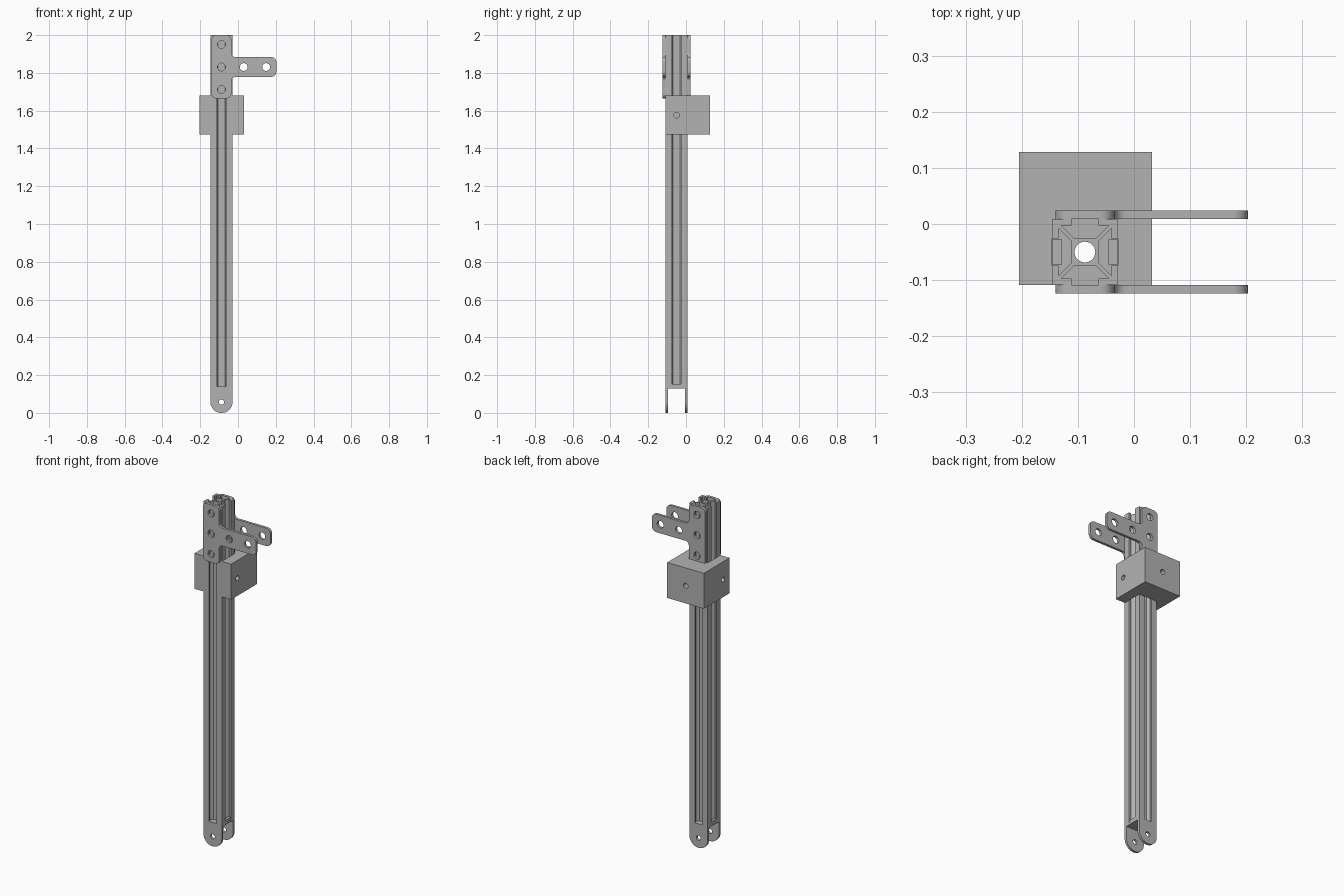
import bpy, bmesh, math
from mathutils import Vector, Matrix

if "Cube" in bpy.data.objects:
    bpy.data.objects.remove(bpy.data.objects["Cube"], do_unlink=True)

CX, CY, H = -0.0875, -0.05, 0.059    # column centre and half width

grey = bpy.data.materials.new("aluminium grey")
grey.use_nodes = True
colour = (0.45, 0.45, 0.45, 1)
grey.diffuse_color = colour
grey.node_tree.nodes["Principled BSDF"].inputs["Base Color"].default_value = colour


def place(axis, u, v, w):
    """Map an outline point (u, v) at depth w to space."""
    return {"X": (w, u, v), "Y": (u, w, v), "Z": (u, v, w)}[axis]


def prism(name, outline, axis, lo, hi):
    bm = bmesh.new()
    base = bm.faces.new([bm.verts.new(place(axis, u, v, lo)) for u, v in outline])
    top = bmesh.ops.extrude_face_region(bm, geom=[base])["geom"]
    shift = Vector(place(axis, 0, 0, hi - lo))
    bmesh.ops.translate(bm, vec=shift, verts=[g for g in top if isinstance(g, bmesh.types.BMVert)])
    bmesh.ops.recalc_face_normals(bm, faces=bm.faces)
    mesh = bpy.data.meshes.new(name)
    bm.to_mesh(mesh)
    bm.free()
    mesh.materials.append(grey)
    obj = bpy.data.objects.new(name, mesh)
    bpy.context.collection.objects.link(obj)
    return obj


def circle(u, v, r, n=32):
    return [(u + r * math.cos(2 * math.pi * i / n), v + r * math.sin(2 * math.pi * i / n))
            for i in range(n)]


def rect(u0, u1, v0, v1):
    return [(u0, v0), (u1, v0), (u1, v1), (u0, v1)]


def rounded(corners, steps=8):
    """Outline from right-angled corners given as (u, v, radius)."""
    out = []
    for i, (u, v, r) in enumerate(corners):
        p = Vector((u, v))
        if r == 0:
            out.append((u, v))
            continue
        a = (Vector(corners[i - 1][:2]) - p).normalized()
        b = (Vector(corners[(i + 1) % len(corners)][:2]) - p).normalized()
        c = p + r * (a + b)
        for k in range(steps + 1):
            s = math.pi / 2 * k / steps
            out.append(tuple(c - r * (b * math.cos(s) + a * math.sin(s))))
    return out


def cut(obj, *cutters):
    """Subtract the cutters and remove them."""
    bpy.context.view_layer.objects.active = obj
    for c in cutters:
        mod = obj.modifiers.new("cut", "BOOLEAN")
        mod.operation, mod.solver, mod.object = "DIFFERENCE", "EXACT", c
        bpy.ops.object.modifier_apply(modifier=mod.name)
        bpy.data.objects.remove(c, do_unlink=True)


def smooth(obj):
    bpy.ops.object.select_all(action="DESELECT")
    obj.select_set(True)
    bpy.context.view_layer.objects.active = obj
    bpy.ops.object.shade_smooth_by_angle(angle=math.radians(30))


# Slotted column: one side of the section, turned four times
side = [(-H, H), (-0.024, H), (-0.024, 0.047), (-0.042, 0.047), (-0.019, 0.024),
        (0.019, 0.024), (0.042, 0.047), (0.024, 0.047), (0.024, H)]
section = []
for q in range(4):
    turn = Matrix.Rotation(-q * math.pi / 2, 2)
    section += [tuple(turn @ Vector(p) + Vector((CX, CY))) for p in side]
column = prism("slotted_column", section, "Z", 0.14, 2.0)
cut(column, prism("bore", circle(CX, CY, 0.0185), "Z", 0.1, 2.1))
smooth(column)

# Forked foot with a pivot hole
foot = prism("forked_foot", rounded([(CX - H, 0.14, 0), (CX - H, 0, H - 0.0005),
                                     (CX + H, 0, H - 0.0005), (CX + H, 0.14, 0)], 14),
             "Y", CY - H, CY + H)
cut(foot,
    prism("gap", rect(CY - 0.0455, CY + 0.0455, -0.1, 0.128), "X", -0.3, 0.2),
    prism("pivot", circle(CX, 0.057, 0.014), "Y", -0.3, 0.2),
    prism("bore", circle(CX, CY, 0.0185), "Z", 0.1, 0.2))
smooth(foot)

# Small locating tabs in the side slots
for label, s in (("left", 1), ("right", -1)):
    ends = sorted((CX + s * 0.042, CX + s * 0.058))
    prism("foot_tab_" + label, rect(*ends, CY - 0.0235, CY + 0.0235), "Z", 0.14, 0.154)

# T-shaped plates on the front and back of the column
L, R, TIP = CX - 0.0525, CX + 0.0525, 0.203
tee = rounded([(L, 1.665, 0.025), (R, 1.665, 0.025), (R, 1.779, 0.022), (TIP, 1.779, 0.027),
               (TIP, 1.884, 0.027), (R, 1.884, 0.022), (R, 2.0, 0.025), (L, 2.0, 0.025)])
holes = [(CX, 1.95), (CX, 1.831), (CX, 1.712), (0.03, 1.831), (0.149, 1.831)]
for label, y in (("front", CY - H - 0.015), ("back", CY + H)):
    plate = prism("tee_plate_" + label, tee, "Y", y, y + 0.015)
    cut(plate, *[prism("hole", circle(u, v, 0.0205), "Y", y - 0.1, y + 0.1) for u, v in holes])
    smooth(plate)

# Sliding block wrapped round three sides of the column
F = CY - H
block = prism("sliding_block", [(-0.205, F), (CX - H, F), (CX - H, CY + H), (CX + H, CY + H),
                                (CX + H, F), (0.032, F), (0.032, 0.128), (-0.205, 0.128)],
              "Z", 1.473, 1.68)
cut(block,
    prism("side_hole", circle(CY, 1.576, 0.0145), "X", -0.3, 0.2),
    prism("back_hole", circle(CX, 1.576, 0.0145), "Y", CY, 0.3))
smooth(block)
